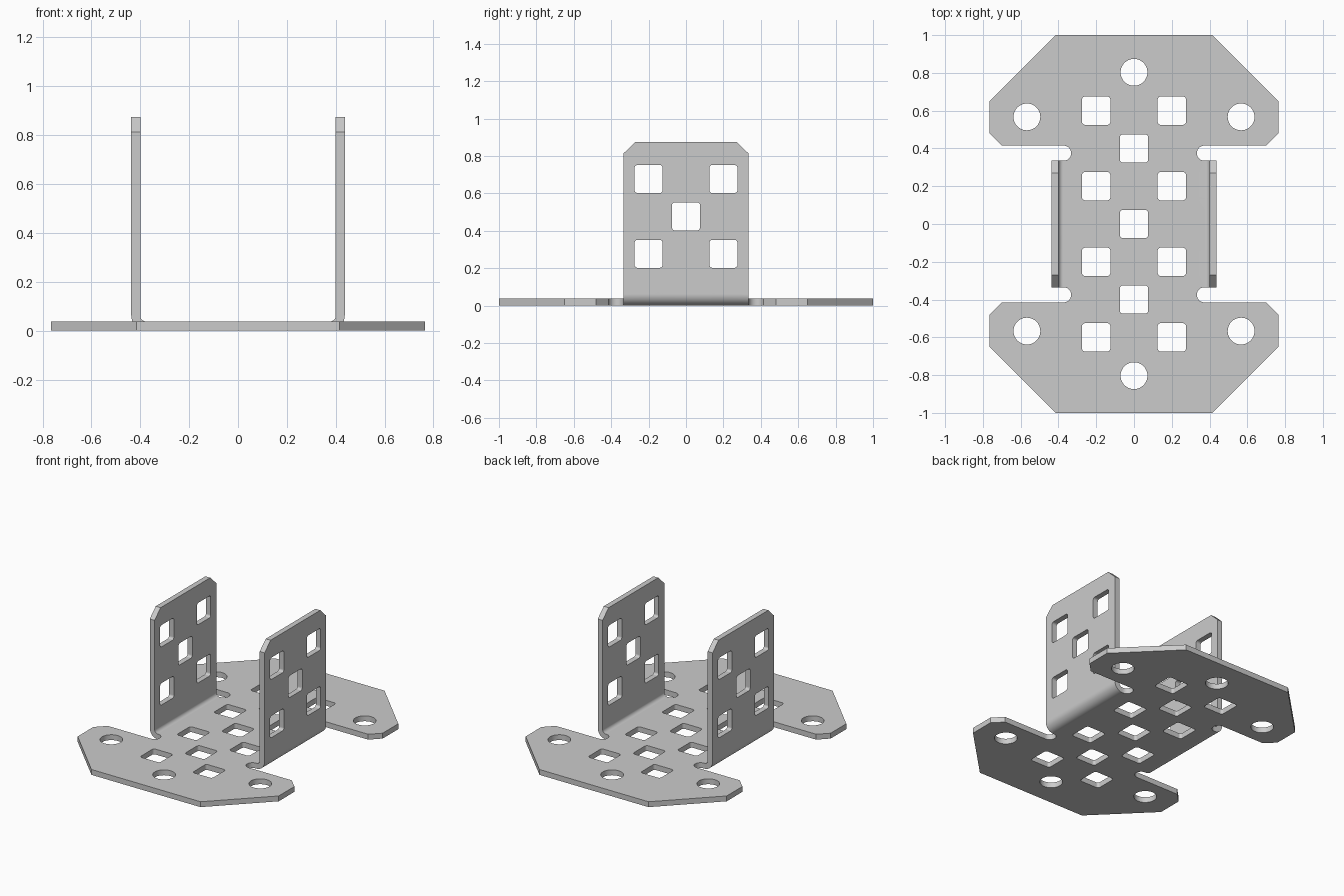
import bpy, bmesh
from math import sin, cos, pi

if "Cube" in bpy.data.objects:
    bpy.data.objects.remove(bpy.data.objects["Cube"])

T = 0.037            # sheet thickness
R = 0.062            # outer bend radius
XB = 0.375           # where the bend starts
L = 0.1              # length of the bend zone in the flat pattern
BEND_STEPS = 8


def unfold(z):
    """Flat-pattern x of a point at height z on the upright flange."""
    return XB + L + z - R


def arc(cx, cy, r, a0, a1, n):
    return [(cx + r * cos(a0 + (a1 - a0) * i / n),
             cy + r * sin(a0 + (a1 - a0) * i / n)) for i in range(n + 1)]


def circle_hole(cx, cy, r=0.071):
    return arc(cx, cy, r, 0, 2 * pi, 40)[:-1]


def square_hole(cx, cy, h=0.075, r=0.016):
    pts = []
    for k, (sx, sy) in enumerate([(1, 1), (-1, 1), (-1, -1), (1, -1)]):
        pts += arc(cx + sx * (h - r), cy + sy * (h - r), r,
                   k * pi / 2, (k + 1) * pi / 2, 4)
    return pts


# Quarter outline of the flat pattern: flange, relief notch, wing
quarter = [(unfold(0.875), 0.27), (unfold(0.813), 0.335)]
quarter += arc(0.3725, 0.375, 0.04, -pi / 2, -3 * pi / 2, 14)
quarter += [(0.70, 0.415), (0.765, 0.48), (0.765, 0.65), (0.415, 1.0)]
outline = (quarter
           + [(-x, y) for x, y in reversed(quarter)]
           + [(-x, -y) for x, y in quarter]
           + [(x, -y) for x, y in reversed(quarter)])

loops = [outline]
# Base holes
for y in (-0.4, 0, 0.4):
    loops.append(square_hole(0, y))
for sx in (-1, 1):
    for y in (-0.6, -0.2, 0.2, 0.6):
        loops.append(square_hole(sx * 0.2, y))
    loops.append(circle_hole(0, sx * 0.803))
    for sy in (-1, 1):
        loops.append(circle_hole(sx * 0.567, sy * 0.567))
    # Flange holes
    for y, z in [(-0.2, 0.677), (0.2, 0.677), (0, 0.477),
                 (-0.2, 0.277), (0.2, 0.277)]:
        loops.append(square_hole(sx * unfold(z), y))

# Fill the flat pattern
bm = bmesh.new()
for loop in loops:
    vs = [bm.verts.new((x, y, 0)) for x, y in loop]
    for a, b in zip(vs, vs[1:] + vs[:1]):
        bm.edges.new((a, b))
bmesh.ops.triangle_fill(bm, use_beauty=True, edges=bm.edges[:], normal=(0, 0, 1))

# Bend lines
for s in (-1, 1):
    for i in range(BEND_STEPS + 1):
        bmesh.ops.bisect_plane(
            bm, geom=bm.verts[:] + bm.edges[:] + bm.faces[:], dist=1e-5,
            plane_co=(s * (XB + L * i / BEND_STEPS), 0, 0), plane_no=(1, 0, 0))

# Thickness
ext = bmesh.ops.extrude_face_region(bm, geom=bm.faces[:])
for v in ext["geom"]:
    if isinstance(v, bmesh.types.BMVert):
        v.co.z = T

# Fold the flanges up
for v in bm.verts:
    s = abs(v.co.x) - XB
    if s <= 0 or abs(v.co.y) > 0.345:
        continue
    side = 1 if v.co.x > 0 else -1
    a = min(s / L, 1) * pi / 2
    rho = R - v.co.z
    v.co.x = side * (XB + rho * sin(a))
    v.co.z = R - rho * cos(a) + max(s - L, 0)

bmesh.ops.recalc_face_normals(bm, faces=bm.faces[:])
mesh = bpy.data.meshes.new("folded_bracket")
bm.to_mesh(mesh)
bm.free()
obj = bpy.data.objects.new("folded_bracket", mesh)
bpy.context.collection.objects.link(obj)

# Smooth bends and holes, crisp sheet edges
bpy.context.view_layer.objects.active = obj
obj.select_set(True)
bpy.ops.object.shade_smooth_by_angle(angle=pi / 6)
wn = obj.modifiers.new("weighted_normals", 'WEIGHTED_NORMAL')
wn.keep_sharp = True
